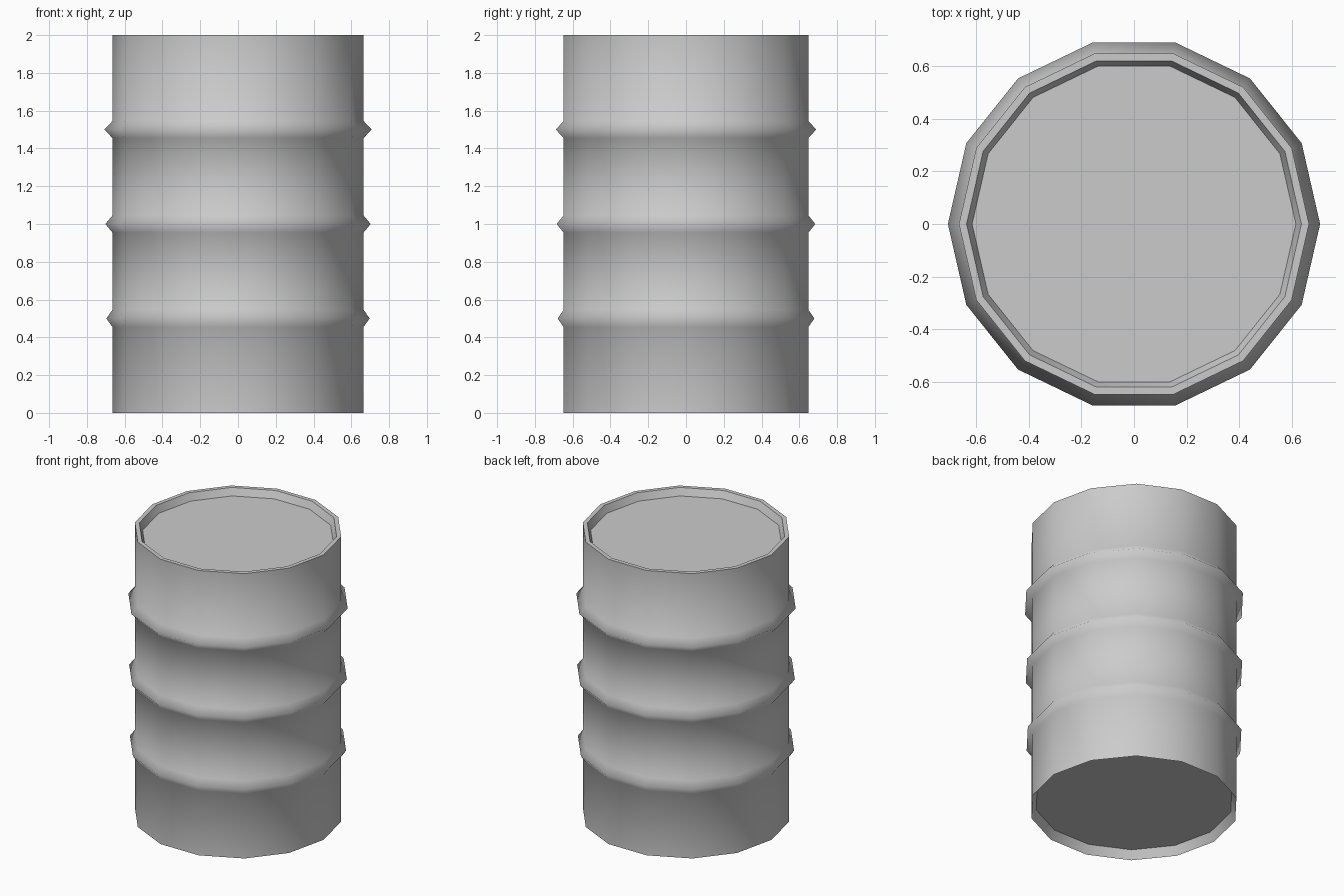
import bpy
import bmesh
from math import cos, sin, tau

SIDES = 14
RADIUS = 0.665

cube = bpy.data.objects.get("Cube")
if cube:
    bpy.data.objects.remove(cube, do_unlink=True)

# Grey metal
metal = bpy.data.materials.new("grey_metal")
metal.use_nodes = True
colour = (0.6, 0.6, 0.6, 1)
metal.diffuse_color = colour
metal.node_tree.nodes["Principled BSDF"].inputs["Base Color"].default_value = colour

# Profile from the bottom lid, up the ribbed wall, to the recessed top lid
profile = [(0.635, 0.06), (RADIUS, 0)]
for height, rib in ((0.5, 0.697), (1.0, 0.702), (1.5, 0.707)):
    profile += [(RADIUS, height - 0.045), (rib, height), (RADIUS, height + 0.045)]
profile += [(RADIUS, 2), (0.636, 2), (0.615, 1.95)]
sharp_rings = {0, 1, len(profile) - 3, len(profile) - 2, len(profile) - 1}

# Spin the profile into rings
bm = bmesh.new()
rings = []
for radius, z in profile:
    rings.append([bm.verts.new((radius * cos(tau * i / SIDES),
                                radius * sin(tau * i / SIDES), z))
                  for i in range(SIDES)])

# Wall faces and the two lids
for low, high in zip(rings, rings[1:]):
    for i in range(SIDES):
        j = (i + 1) % SIDES
        bm.faces.new((low[i], low[j], high[j], high[i])).smooth = True
bm.faces.new(rings[0][::-1])
bm.faces.new(rings[-1])

# Crisp edges around rims and lids
for k in sharp_rings:
    for i in range(SIDES):
        bm.edges.get((rings[k][i], rings[k][(i + 1) % SIDES])).smooth = False

mesh = bpy.data.meshes.new("barrel")
bm.to_mesh(mesh)
bm.free()
mesh.materials.append(metal)
barrel = bpy.data.objects.new("barrel", mesh)
bpy.context.collection.objects.link(barrel)
